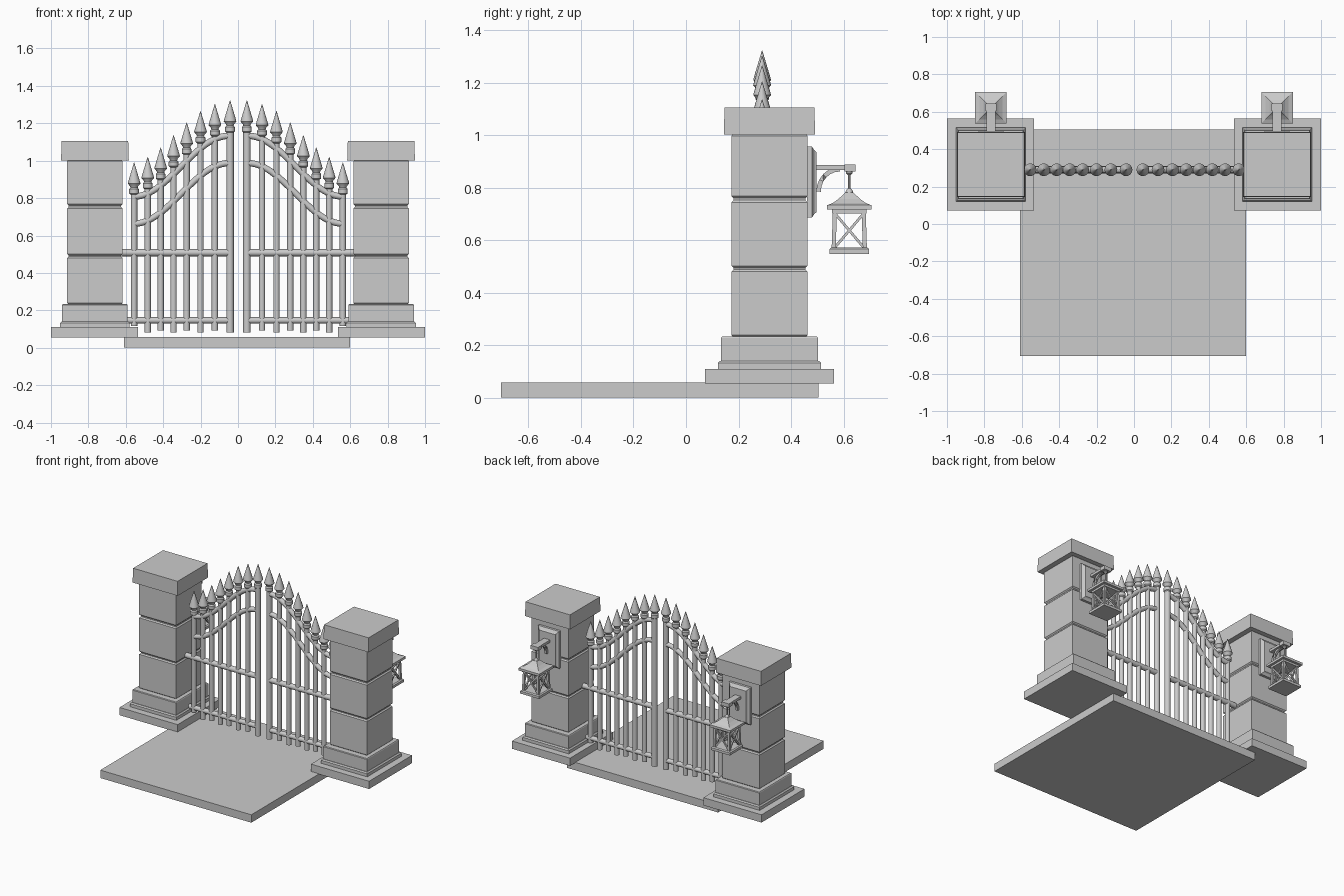
import bpy, bmesh, math
from mathutils import Vector

cube = bpy.data.objects.get("Cube")
if cube:
    bpy.data.objects.remove(cube, do_unlink=True)


def material(name, value):
    m = bpy.data.materials.new(name)
    m.use_nodes = True
    m.diffuse_color = (value, value, value, 1)
    m.node_tree.nodes["Principled BSDF"].inputs["Base Color"].default_value = m.diffuse_color
    return m


GREY = material("plain grey", 0.6)
GATE_Y = 0.29


def finish(name, bm, smooth=False):
    bmesh.ops.recalc_face_normals(bm, faces=bm.faces[:])
    mesh = bpy.data.meshes.new(name)
    bm.to_mesh(mesh)
    bm.free()
    mesh.materials.append(GREY)
    ob = bpy.data.objects.new(name, mesh)
    bpy.context.collection.objects.link(ob)
    if smooth:
        bpy.ops.object.select_all(action='DESELECT')
        ob.select_set(True)
        bpy.context.view_layer.objects.active = ob
        bpy.ops.object.shade_smooth_by_angle(angle=math.radians(40))
    return ob


def loft(bm, rings):
    """Skin a list of equal point rings and cap both ends."""
    rows = [[bm.verts.new(p) for p in ring] for ring in rings]
    n = len(rows[0])
    for a, b in zip(rows, rows[1:]):
        for i in range(n):
            j = (i + 1) % n
            bm.faces.new((a[i], a[j], b[j], b[i]))
    bm.faces.new(rows[0][::-1])
    bm.faces.new(rows[-1])


def rect_stack(bm, cx, cy, levels):
    """Rectangular sections: (z, half width, half depth)."""
    corners = ((-1, -1), (1, -1), (1, 1), (-1, 1))
    loft(bm, [[(cx + sx * hx, cy + sy * hy, z) for sx, sy in corners]
              for z, hx, hy in levels])


def box(bm, x0, x1, y0, y1, z0, z1):
    hx, hy = (x1 - x0) / 2, (y1 - y0) / 2
    rect_stack(bm, x0 + hx, y0 + hy, [(z0, hx, hy), (z1, hx, hy)])


def turned(bm, cx, cy, profile, n=16):
    """Round sections: (z, radius)."""
    turns = [2 * math.pi * i / n for i in range(n)]
    loft(bm, [[(cx + r * math.cos(t), cy + r * math.sin(t), z) for t in turns]
              for z, r in profile])


def tube(bm, points, radius, n=12, turn=0.0):
    """Sweep a regular polygon along a path."""
    pts = [Vector(p) for p in points]
    rings = []
    for i, p in enumerate(pts):
        d = (pts[min(i + 1, len(pts) - 1)] - pts[max(i - 1, 0)]).normalized()
        ref = Vector((0, 1, 0)) if abs(d.y) < 0.6 else Vector((1, 0, 0))
        u = d.cross(ref).normalized()
        v = d.cross(u)
        rings.append([p + radius * (u * math.cos(turn + 2 * math.pi * k / n)
                                    + v * math.sin(turn + 2 * math.pi * k / n))
                      for k in range(n)])
    loft(bm, rings)


# Driveway slab
bm = bmesh.new()
box(bm, -0.61, 0.60, -0.705, 0.505, 0, 0.057)
finish("driveway_slab", bm)


def pillar(side, s):
    cx, cy = s * 0.765, 0.318
    # Stepped foot
    bm = bmesh.new()
    rect_stack(bm, s * 0.767, cy, [(0.054, 0.233, 0.246), (0.11, 0.233, 0.246)])
    rect_stack(bm, cx, cy, [(0.11, 0.186, 0.197), (0.132, 0.186, 0.197), (0.14, 0.178, 0.19)])
    rect_stack(bm, cx, cy, [(0.14, 0.175, 0.185), (0.228, 0.175, 0.185), (0.233, 0.172, 0.181)])
    finish(side + "_pillar_foot", bm)
    # Three chamfered stone blocks around a recessed core
    bm = bmesh.new()
    hx, hy, c = 0.148, 0.145, 0.008
    for z0, z1 in ((0.23, 0.488), (0.494, 0.752), (0.76, 1.005)):
        rect_stack(bm, cx, cy, [(z0, hx - c, hy - c), (z0 + c, hx, hy),
                                (z1 - c, hx, hy), (z1, hx - c, hy - c)])
    rect_stack(bm, cx, cy, [(0.23, hx - c, hy - c), (1.0, hx - c, hy - c)])
    finish(side + "_pillar_blocks", bm)
    bm = bmesh.new()
    rect_stack(bm, cx, cy, [(1.002, 0.181, 0.174), (1.105, 0.178, 0.171)])
    finish(side + "_pillar_cap", bm)


def lantern(side, s):
    cx, cy = s * 0.765, 0.622
    # Wall plate with chamfered rim
    bm = bmesh.new()
    frames = ((0.46, 0.085, 0.135), (0.48, 0.085, 0.135), (0.49, 0.07, 0.12), (0.498, 0.066, 0.114))
    loft(bm, [[(cx + a * hx, y, 0.821 + b * hz)
               for a, b in ((-1, -1), (1, -1), (1, 1), (-1, 1))] for y, hx, hz in frames])
    # Arm with end block and curved brace
    box(bm, cx - 0.024, cx + 0.024, 0.49, 0.61, 0.868, 0.886)
    box(bm, cx - 0.03, cx + 0.03, 0.603, 0.645, 0.862, 0.889)
    arc = [i * math.pi / 12 for i in range(7)]
    tube(bm, [(cx, 0.585 - 0.08 * math.cos(t), 0.785 + 0.085 * math.sin(t)) for t in arc],
         0.012, 4, math.pi / 4)
    finish(side + "_lantern_bracket", bm)
    # Hanging link
    bm = bmesh.new()
    turned(bm, cx, cy, [(0.775, 0.005), (0.865, 0.005)], 8)
    turned(bm, cx, cy, [(0.848, 0.006), (0.855, 0.013), (0.864, 0.013)], 12)
    turned(bm, cx, cy, [(0.778, 0.015), (0.788, 0.013), (0.797, 0.006)], 12)
    finish(side + "_lantern_link", bm, True)
    # Flared roof
    bm = bmesh.new()
    rect_stack(bm, cx, cy, [(0.716, 0.084, 0.084), (0.733, 0.084, 0.084), (0.742, 0.062, 0.062),
                            (0.757, 0.041, 0.041), (0.781, 0.016, 0.016)])
    finish(side + "_lantern_roof", bm)
    # Open frame: top rails, corner posts, cross bars and floor
    bm = bmesh.new()
    rect_stack(bm, cx, cy, [(0.702, 0.066, 0.066), (0.718, 0.066, 0.066)])
    rect_stack(bm, cx, cy, [(0.548, 0.076, 0.076), (0.566, 0.076, 0.076), (0.572, 0.068, 0.068)])
    r = 0.055
    corners = [(-r, -r), (r, -r), (r, r), (-r, r)]
    for i, (ax, ay) in enumerate(corners):
        bx, by = corners[(i + 1) % 4]
        tube(bm, [(cx + ax * 1.08, cy + ay * 1.08, 0.57), (cx + ax, cy + ay, 0.705)],
             0.011, 4, math.pi / 4)
        for za, zb in ((0.572, 0.702), (0.702, 0.572)):
            tube(bm, [(cx + ax, cy + ay, za), (cx + bx, cy + by, zb)], 0.007, 4, math.pi / 4)
    finish(side + "_lantern_frame", bm)


# Gate leaf: picket offset from the middle and spear tip height
MIDDLE = 0.0025
PICKETS = ((0.045, 1.322), (0.126, 1.302), (0.203, 1.265), (0.277, 1.204),
           (0.347, 1.136), (0.416, 1.07), (0.485, 1.02), (0.558, 0.99))


def gate(side, s):
    def at(d):
        return MIDDLE + s * d

    bm = bmesh.new()
    for i, (d, tip) in enumerate(PICKETS):
        foot = 0.115 if i == 7 else 0.092 if i % 2 else 0.082
        radius = 0.02 if i == 0 else 0.017
        turned(bm, at(d), GATE_Y, [(foot, radius), (tip - 0.15, radius)])
    finish(side + "_gate_pickets", bm, True)
    # Collars and spear heads
    bm = bmesh.new()
    for d, tip in PICKETS:
        turned(bm, at(d), GATE_Y, [(tip + dz, r) for dz, r in (
            (-0.172, 0.018), (-0.165, 0.026), (-0.142, 0.026), (-0.134, 0.019),
            (-0.126, 0.022), (-0.112, 0.034), (-0.10, 0.031), (0, 0.001))])
    finish(side + "_gate_spear_heads", bm, True)
    # Straight rails
    bm = bmesh.new()
    tube(bm, [(at(0.05), GATE_Y, 0.508), (at(0.625), GATE_Y, 0.508)], 0.019, 16)
    tube(bm, [(at(0.05), GATE_Y, 0.146), (at(0.595), GATE_Y, 0.146)], 0.017, 16)
    # Twin swept rails: a smooth S falling away from the middle
    for high, low in ((1.133, 0.808), (0.987, 0.663)):
        path = []
        for k in range(25):
            d = 0.05 + 0.51 * k / 24
            fall = 0.5 - 0.5 * math.cos(math.pi * k / 24)
            path.append((at(d), GATE_Y, high + (low - high) * fall))
        tube(bm, path, 0.017, 16)
    finish(side + "_gate_rails", bm, True)


for side, s in (("left", 1), ("right", -1)):
    pillar(side, s)
    lantern(side, s)
    gate(side, s)
